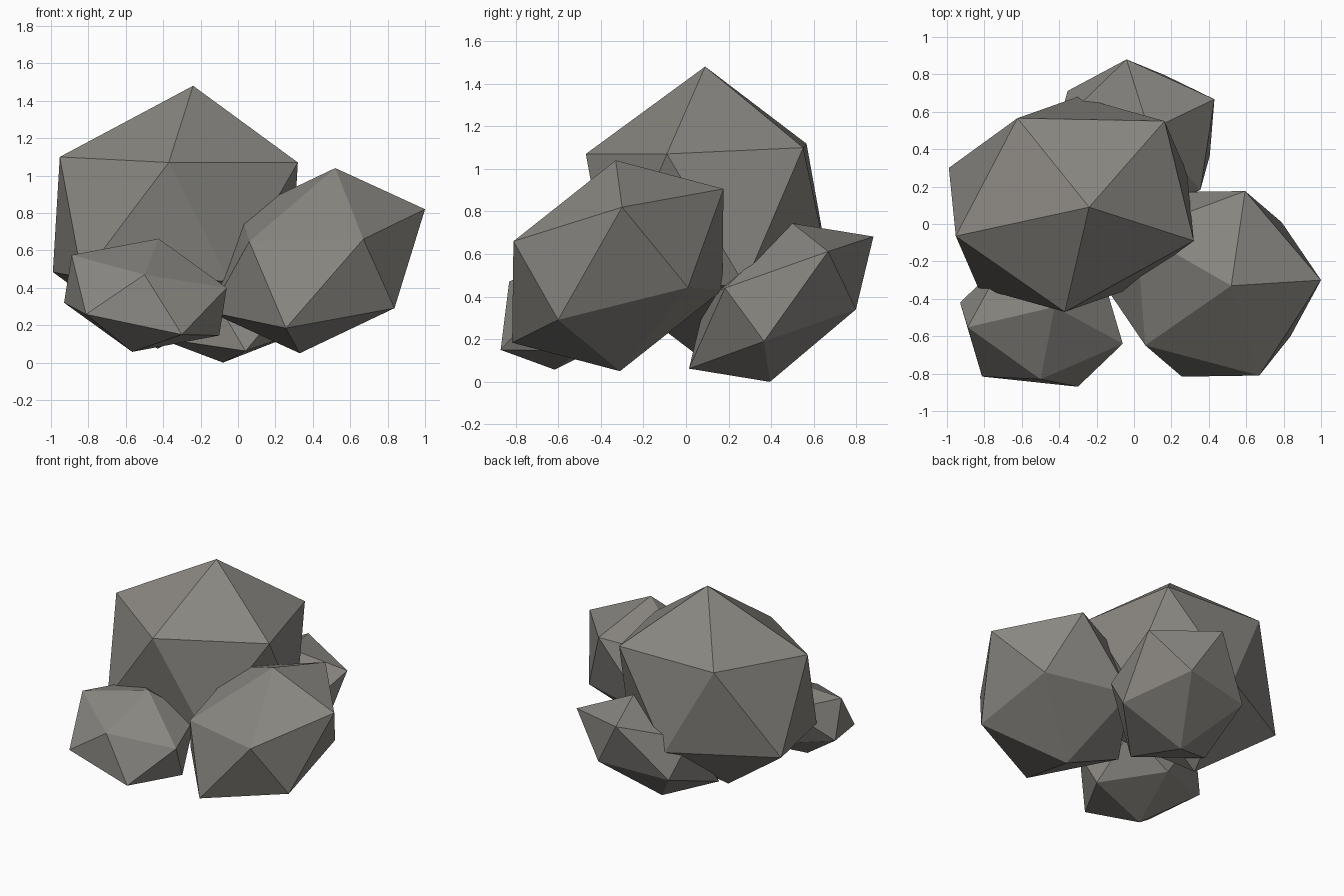
import bpy
import bmesh
from mathutils import Matrix, Vector

cube = bpy.data.objects.get("Cube")
if cube:
    bpy.data.objects.remove(cube, do_unlink=True)

# Warm grey stone
stone = bpy.data.materials.new("warm_grey_stone")
stone.use_nodes = True
colour = (0.25, 0.24, 0.22, 1.0)
stone.diffuse_color = colour
shader = stone.node_tree.nodes["Principled BSDF"]
shader.inputs["Base Color"].default_value = colour
shader.inputs["Roughness"].default_value = 0.9


def columns(vectors):
    """Matrix whose columns are the three given vectors."""
    return Matrix([tuple(v) for v in vectors]).transposed()


def rock(name, centre, corners):
    """Skewed icosahedron, placed by its centre and the corners of one face."""
    centre = Vector(centre)
    bm = bmesh.new()
    bmesh.ops.create_icosphere(bm, subdivisions=1, radius=1.0)
    bm.faces.ensure_lookup_table()
    source = columns([v.co for v in bm.faces[0].verts])
    target = columns([Vector(c) - centre for c in corners])
    shape = target @ source.inverted()
    bmesh.ops.transform(bm, matrix=shape.to_4x4(), verts=bm.verts)
    bmesh.ops.recalc_face_normals(bm, faces=bm.faces)
    mesh = bpy.data.meshes.new(name)
    bm.to_mesh(mesh)
    bm.free()
    mesh.materials.append(stone)
    obj = bpy.data.objects.new(name, mesh)
    obj.location = centre
    bpy.context.collection.objects.link(obj)
    return obj


# Tall boulder behind, with three smaller ones leaning on it
rock("large_boulder", (-0.335, 0.105, 0.777),
     [(-0.24, 0.09, 1.48), (-0.37, -0.47, 1.07), (0.32, -0.09, 1.07)])
rock("left_boulder", (0.425, -0.32, 0.545),
     [(0.52, -0.33, 1.04), (0.67, -0.81, 0.66), (1.0, -0.30, 0.82)])
rock("front_rock", (-0.495, -0.53, 0.36),
     [(-0.50, -0.83, 0.47), (-0.30, -0.87, 0.15), (-0.06, -0.64, 0.40)])
rock("back_rock", (0.0, 0.447, 0.372),
     [(0.43, 0.667, 0.612), (-0.04, 0.88, 0.682), (0.08, 0.50, 0.744)])
